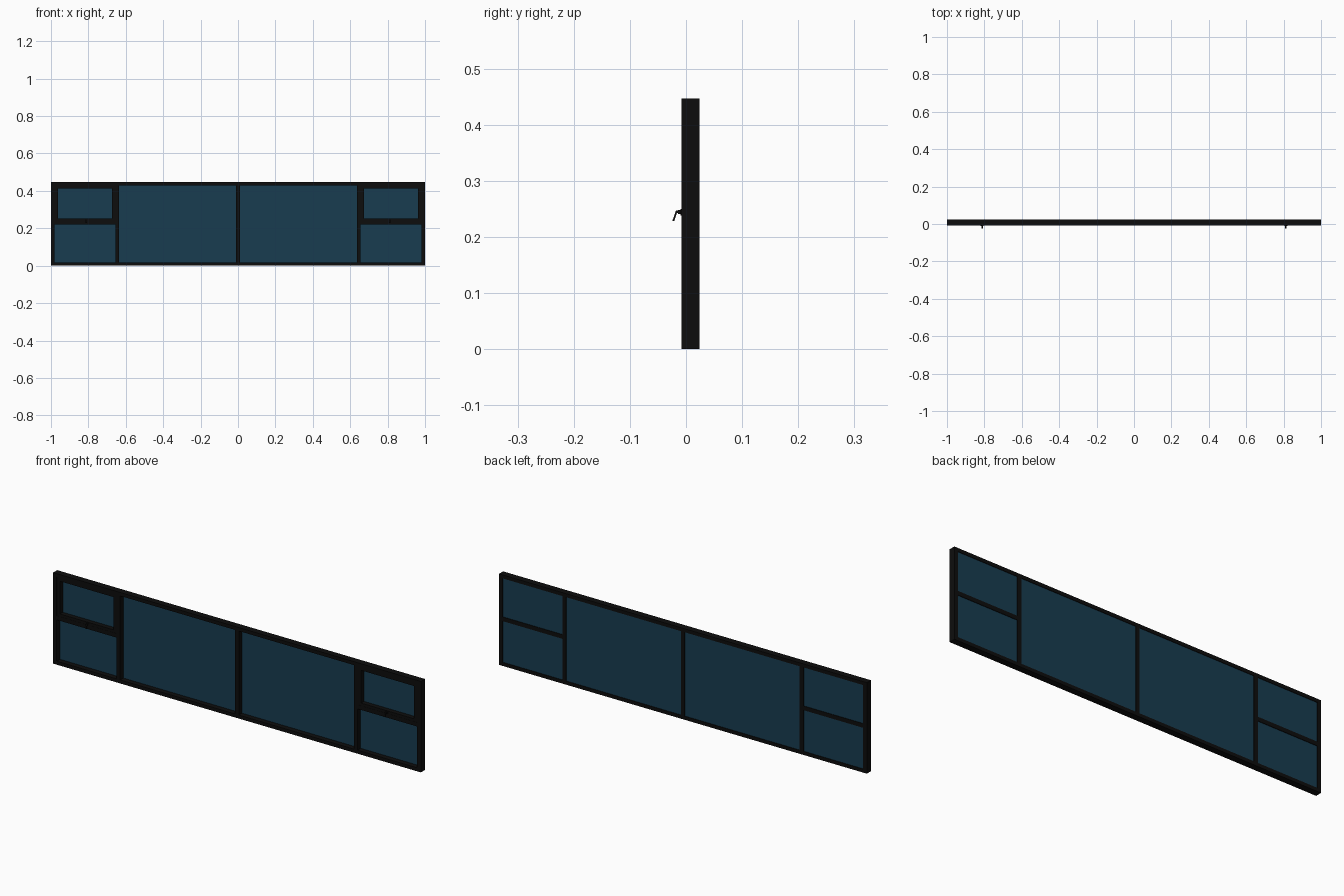
import bpy, bmesh
from mathutils import Matrix, Vector

if "Cube" in bpy.data.objects:
    bpy.data.objects.remove(bpy.data.objects["Cube"])


def material(name, rgb):
    m = bpy.data.materials.new(name)
    m.diffuse_color = (*rgb, 1)
    m.use_nodes = True
    m.node_tree.nodes["Principled BSDF"].inputs["Base Color"].default_value = m.diffuse_color
    return m


BLACK = material("black_paint", (0.004, 0.004, 0.004))
GLASS = material("tinted_glass", (0.009, 0.045, 0.08))


def finish(name, bm, mat):
    me = bpy.data.meshes.new(name)
    bm.to_mesh(me)
    bm.free()
    me.materials.append(mat)
    ob = bpy.data.objects.new(name, me)
    bpy.context.collection.objects.link(ob)
    return ob


def add_box(bm, x0, x1, y0, y1, z0, z1):
    size = Matrix.Diagonal((x1 - x0, y1 - y0, z1 - z0, 1))
    mid = Matrix.Translation(((x0 + x1) / 2, (y0 + y1) / 2, (z0 + z1) / 2))
    bmesh.ops.create_cube(bm, size=1, matrix=mid @ size)


def boxes(name, mat, items):
    bm = bmesh.new()
    for b in items:
        add_box(bm, *b)
    return finish(name, bm, mat)


def span(s, a, b):
    return sorted((s * a, s * b))


F, B = -0.008, 0.024          # frame front and back
H, E = 0.447, 0.017           # height and edge rail
MID0, MID1 = 0.22, 0.24       # side transom

# Outer frame with mullions and side transoms
bars = [(-1, 1, F, B, 0, E), (-1, 1, F, B, H - E, H),
        (-0.01, 0.01, F, B, E, H - E)]
for s in (-1, 1):
    bars.append((*span(s, 0.98, 1), F, B, E, H - E))
    bars.append((*span(s, 0.635, 0.655), F, B, E, H - E))
    bars.append((*span(s, 0.655, 0.98), F, B, MID0, MID1))
boxes("window_frame", BLACK, bars)

for s, side in ((-1, "left"), (1, "right")):
    # Glass panes, set close to the back of the frame
    g = (0.017, 0.021)
    boxes(side + "_large_pane", GLASS, [(*span(s, 0.01, 0.635), *g, E, H - E)])
    boxes(side + "_lower_pane", GLASS, [(*span(s, 0.655, 0.98), *g, E, MID0)])
    boxes(side + "_upper_pane", GLASS, [(*span(s, 0.655, 0.98), *g, MID1, H - E)])

    # Opening sash in front of the upper pane
    y = (F + 0.001, 0.016)
    boxes(side + "_sash", BLACK, [
        (*span(s, 0.655, 0.98), *y, MID1, 0.253),
        (*span(s, 0.655, 0.98), *y, 0.414, H - E),
        (*span(s, 0.655, 0.673), *y, 0.253, 0.414),
        (*span(s, 0.963, 0.98), *y, 0.253, 0.414)])

    # Handle: mounting plate, boss and a bent lever
    cx = s * 0.812
    boxes(side + "_handle_plate", BLACK, [
        (cx - 0.008, cx + 0.008, -0.010, -0.006, 0.238, 0.250),
        (cx - 0.004, cx + 0.004, -0.014, -0.010, 0.241, 0.248)])
    bm = bmesh.new()
    outer = [(-0.011, 0.247), (-0.018, 0.247), (-0.0245, 0.228)]
    inner = [(-0.021, 0.228), (-0.016, 0.243), (-0.011, 0.243)]
    face = bm.faces.new([bm.verts.new((cx - 0.004, a, b)) for a, b in outer + inner])
    ext = bmesh.ops.extrude_face_region(bm, geom=[face])
    new = [v for v in ext["geom"] if isinstance(v, bmesh.types.BMVert)]
    bmesh.ops.translate(bm, verts=new, vec=Vector((0.008, 0, 0)))
    bmesh.ops.recalc_face_normals(bm, faces=bm.faces)
    finish(side + "_handle_lever", bm, BLACK)
